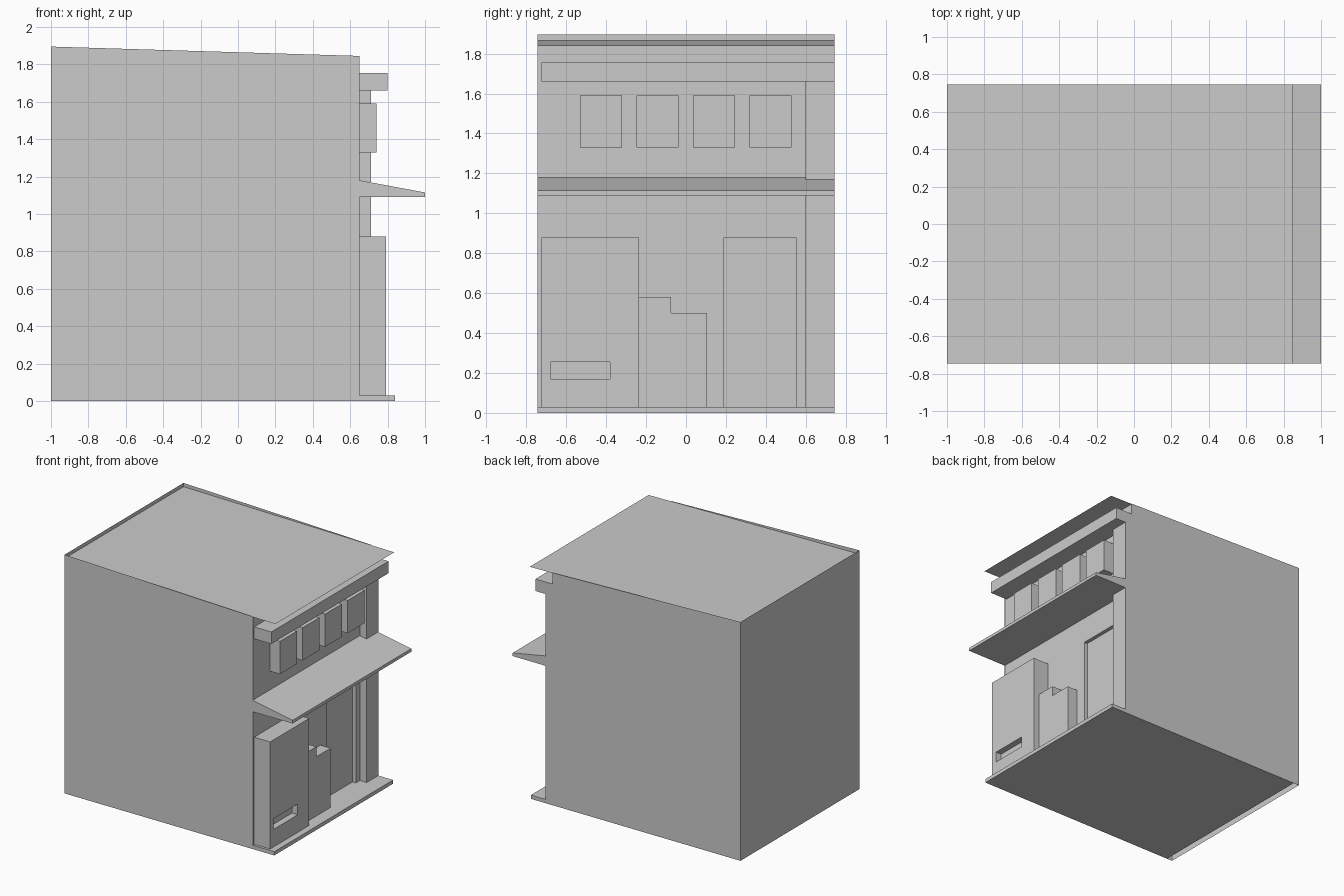
import bpy, bmesh

if "Cube" in bpy.data.objects:
    bpy.data.objects.remove(bpy.data.objects["Cube"])

D = 0.745      # half depth of the building in y
FX = 0.65      # facade plane


def mesh_object(name, verts, faces, recalc=True):
    me = bpy.data.meshes.new(name)
    me.from_pydata(verts, [], faces)
    if recalc:
        bm = bmesh.new()
        bm.from_mesh(me)
        bmesh.ops.recalc_face_normals(bm, faces=bm.faces)
        bm.to_mesh(me)
        bm.free()
    ob = bpy.data.objects.new(name, me)
    bpy.context.collection.objects.link(ob)
    return ob


def box(name, x0, x1, y0, y1, z0, z1):
    v = [(x, y, z) for x in (x0, x1) for y in (y0, y1) for z in (z0, z1)]
    f = [(0, 1, 3, 2), (4, 6, 7, 5), (0, 4, 5, 1),
         (2, 3, 7, 6), (0, 2, 6, 4), (1, 5, 7, 3)]
    return mesh_object(name, v, f)


def extrude_y(name, profile, y0, y1):
    """Closed x-z profile extruded along y."""
    n = len(profile)
    v = [(x, y, z) for y in (y0, y1) for x, z in profile]
    f = [tuple(range(n)), tuple(range(n, 2 * n))]
    f += [(i, (i + 1) % n, n + (i + 1) % n, n + i) for i in range(n)]
    return mesh_object(name, v, f)


def extrude_x(name, profile, x0, x1):
    """Closed y-z profile extruded along x."""
    n = len(profile)
    v = [(x, y, z) for x in (x0, x1) for y, z in profile]
    f = [tuple(range(n)), tuple(range(n, 2 * n))]
    f += [(i, (i + 1) % n, n + (i + 1) % n, n + i) for i in range(n)]
    return mesh_object(name, v, f)


def cut(ob, cutter):
    m = ob.modifiers.new("cut", 'BOOLEAN')
    m.operation = 'DIFFERENCE'
    m.object = cutter
    m.solver = 'EXACT'
    cutter.hide_render = True
    bpy.context.view_layer.objects.active = ob
    bpy.ops.object.modifier_apply(modifier=m.name)
    bpy.data.objects.remove(cutter)


# Three outer walls, a thin shell whose top slopes down to the facade
mesh_object("outer_walls", [
    (FX, -D, 0), (-1, -D, 0), (-1, D, 0), (FX, D, 0),
    (FX, -D, 1.845), (-1, -D, 1.895), (-1, D, 1.895), (FX, D, 1.845)],
    [(1, 0, 4, 5), (2, 1, 5, 6), (3, 2, 6, 7)], recalc=False)

# Thin roof sheet, set just below the wall tops and overhanging the facade
mesh_object("roof", [(-1, -D, 1.865), (0.85, -D, 1.839),
                     (0.85, D, 1.839), (-1, D, 1.865)],
            [(0, 1, 2, 3)], recalc=False)

# Floor slab that sticks out as a front step
box("floor_slab", -0.95, 0.84, -D, D, 0, 0.03)

# Facade with a recessed door
facade = box("facade", 0.59, FX, -D + 0.002, D - 0.002, 0.015, 1.84)
cut(facade, box("door_cutter", 0.62, 0.8, 0.19, 0.55, 0.03, 0.88))

# Sloping canopy between the storeys
extrude_y("canopy", [(FX, 1.09), (1.0, 1.09), (1.0, 1.115), (FX, 1.18)], -D, D)

# Sign beam below the roof
box("upper_beam", FX, 0.80, -0.725, D, 1.66, 1.755)

# Corner columns on both storeys
box("lower_column", FX, 0.71, 0.60, D, 0.03, 1.09)
box("upper_column", FX, 0.71, 0.60, D, 1.17, 1.66)

# Row of four window boxes
for i in range(4):
    y = -0.53 + i * 0.283
    box(f"window_box_{i + 1}", FX, 0.74, y, y + 0.21, 1.33, 1.59)

# Drinks machine with a pick-up slot
machine = box("drinks_machine", FX, 0.79, -0.725, -0.235, 0.03, 0.88)
cut(machine, box("slot_cutter", 0.74, 0.9, -0.68, -0.38, 0.17, 0.255))

# Stepped counter beside the machine
extrude_x("counter", [(-0.235, 0.03), (0.105, 0.03), (0.105, 0.50),
                      (-0.075, 0.50), (-0.075, 0.58), (-0.235, 0.58)], FX, 0.74)
